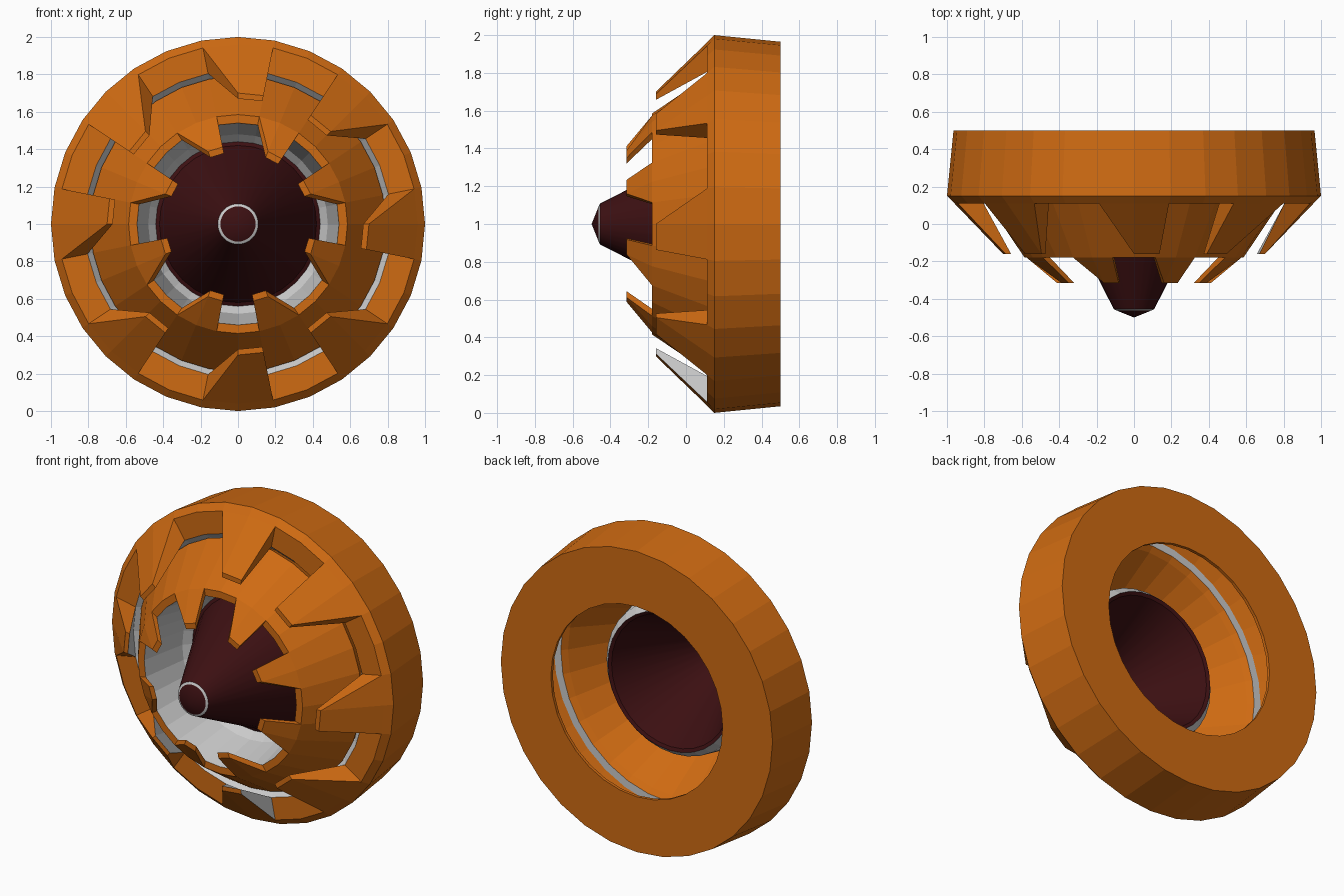
import bpy, bmesh
from math import sin, cos, pi

if "Cube" in bpy.data.objects:
    bpy.data.objects.remove(bpy.data.objects["Cube"])

SEG = 32
STEP = 2 * pi / SEG


def material(name, color):
    m = bpy.data.materials.new(name)
    m.diffuse_color = (*color, 1)
    m.use_nodes = True
    m.node_tree.nodes["Principled BSDF"].inputs["Base Color"].default_value = m.diffuse_color
    return m


MATS = [material("orange", (0.62, 0.145, 0.006)),
        material("grey", (0.8, 0.8, 0.8)),
        material("dark_red", (0.045, 0.005, 0.006))]
ORANGE, GREY, RED = range(3)


def point(r, y, i):
    """Point on the y axis circle; i counts 32nds clockwise from the top."""
    return (r * sin(i * STEP), y, 1 + r * cos(i * STEP))


def finish(name, bm):
    bmesh.ops.recalc_face_normals(bm, faces=bm.faces[:])
    me = bpy.data.meshes.new(name)
    bm.to_mesh(me)
    bm.free()
    for m in MATS:
        me.materials.append(m)
    ob = bpy.data.objects.new(name, me)
    bpy.context.collection.objects.link(ob)
    return ob


def lathe(name, rows, closed=False, smooth=False):
    """rows: (radius, y, material of the strip towards the next row)."""
    bm = bmesh.new()
    rings = []
    for r, y, _ in rows:
        if r == 0:
            rings.append([bm.verts.new((0, y, 1))] * SEG)
        else:
            rings.append([bm.verts.new(point(r, y, i)) for i in range(SEG)])
    for k in range(len(rows) if closed else len(rows) - 1):
        a, b = rings[k], rings[(k + 1) % len(rows)]
        for i in range(SEG):
            j = (i + 1) % SEG
            f = bm.faces.new(list(dict.fromkeys((a[i], a[j], b[j], b[i]))))
            f.material_index = rows[k][2]
            f.smooth = smooth
    return finish(name, bm)


def petals(name, first, directions, base_y, base_r, tip_y, tip_r):
    """Eight lopsided petals; each tip spans one segment to one side."""
    bm = bmesh.new()
    for n, d in enumerate(directions):
        a = first + 4 * n
        layers = []
        for base, tip in zip(base_r, tip_r):
            pts = [point(base, base_y, a - d), point(base, base_y, a),
                   point(base, base_y, a + d),
                   point(tip, tip_y, a + d), point(tip, tip_y, a)]
            layers.append([bm.verts.new(p) for p in pts])
        for v, m in zip(layers, (ORANGE, GREY)):
            for ids in ((1, 2, 3, 4), (0, 1, 4)):
                bm.faces.new([v[i] for i in ids]).material_index = m
        o, q = layers
        for i in range(5):
            j = (i + 1) % 5
            f = bm.faces.new((o[i], o[j], q[j], q[i]))
            # the lowest petal has a grey flank
            f.material_index = GREY if (a == 16 and i == 2) else ORANGE
    return finish(name, bm)


# Hollow outer ring with a grey groove and a rear lip
lathe("outer_ring", [
    (0.61, 0.50, ORANGE), (0.965, 0.50, ORANGE), (1.0, 0.15, ORANGE),
    (0.96, 0.11, ORANGE), (0.82, 0.11, GREY), (0.77, 0.17, GREY),
    (0.82, 0.17, ORANGE), (0.93, 0.22, ORANGE), (0.92, 0.48, ORANGE),
    (0.61, 0.48, ORANGE)], closed=True)

# Conical collar nested inside the ring
lathe("collar", [
    (0.585, -0.18, ORANGE), (0.79, 0.125, ORANGE), (0.77, 0.17, ORANGE),
    (0.74, 0.14, ORANGE), (0.54, -0.18, ORANGE)], closed=True)

# Grey bowl between the collar and the cone
lathe("bowl", [(0.54, -0.18, GREY), (0.48, 0.12, GREY), (0.44, 0.165, GREY)])

# Outer and inner petals
petals("outer_petals", 0, (1, -1, 1, 1, -1, -1, 1, -1),
       0.11, (0.96, 0.82), -0.16, (0.70, 0.67))
petals("inner_petals", 2, (1, -1, -1, 1, -1, 1, 1, 1),
       -0.18, (0.585, 0.54), -0.315, (0.42, 0.385))

# Central cone with its pale band and blunt tip
cone = lathe("center_cone", [
    (0.44, 0.165, RED), (0.42, 0.155, RED), (0.108, -0.455, GREY),
    (0.094, -0.462, RED), (0, -0.50, RED)], smooth=True)
bpy.context.view_layer.objects.active = cone
cone.select_set(True)
bpy.ops.object.shade_smooth_by_angle(angle=0.35)
